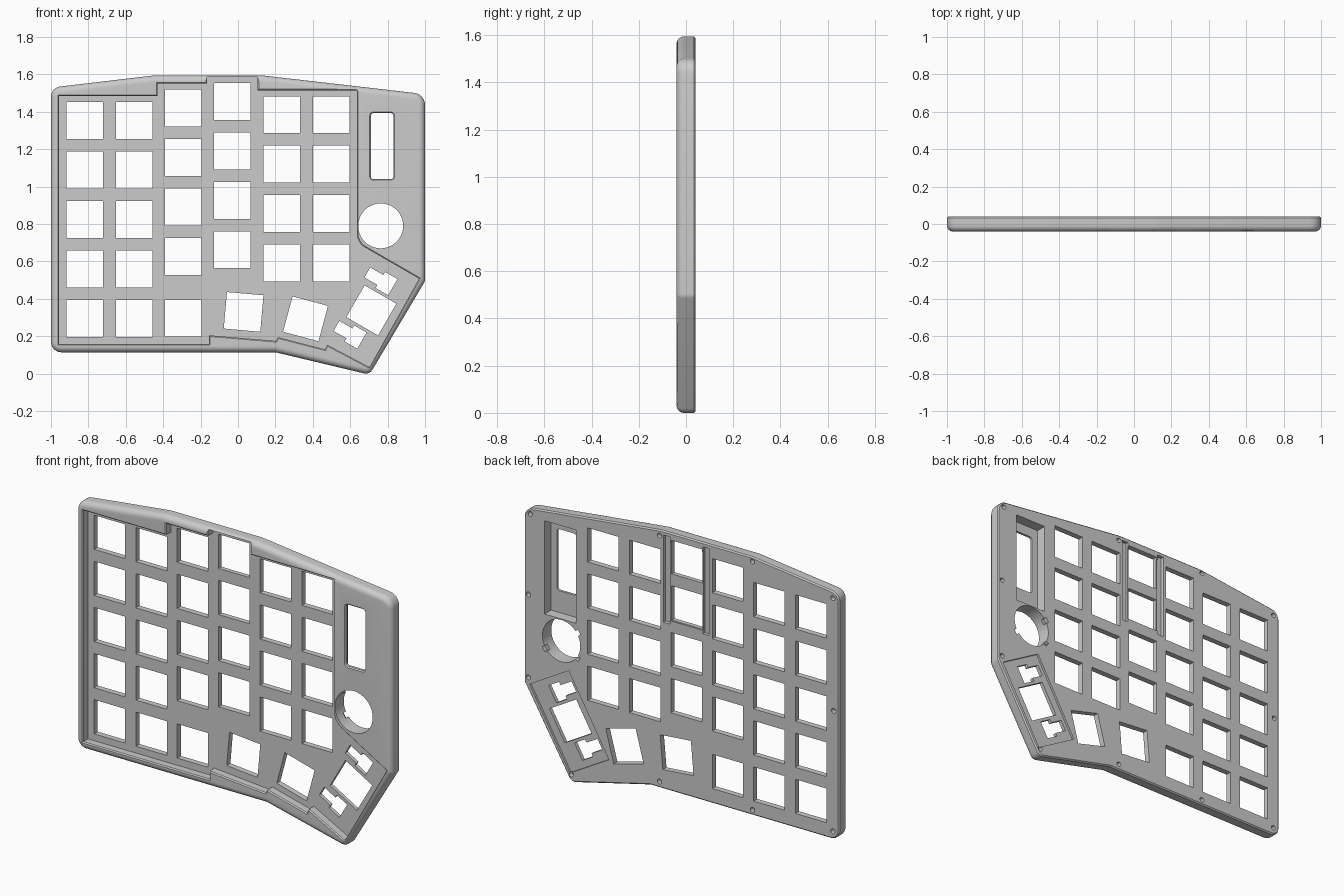
import bpy, bmesh, math
from mathutils import Vector, Matrix

if "Cube" in bpy.data.objects:
    bpy.data.objects.remove(bpy.data.objects["Cube"])


def round_poly(pts, inset, seg=6):
    """Inset a CCW (x, z, radius) polygon and round its corners."""
    out = []
    n = len(pts)
    for i in range(n):
        a, p, b = (Vector(pts[(i + k) % n][:2]) for k in (-1, 0, 1))
        r = pts[i][2] if len(pts[i]) > 2 else 0
        e1, e2 = (p - a).normalized(), (b - p).normalized()
        n1, n2 = Vector((e1.y, -e1.x)), Vector((e2.y, -e2.x))
        miter = (n1 + n2) / (1 + n1.dot(n2))
        p = p - miter * inset
        if r == 0:
            out.append(p)
            continue
        s = 1 if e1.cross(e2) > 0 else -1
        r = max(r - s * inset, 0.002)
        c = p - miter * r * s
        for k in range(seg + 1):
            out.append(c + n1.slerp(n2, k / seg) * r * s)
    return out


def loft(bm, pts, rings):
    """Closed solid through (inset, y) rings of the same outline."""
    loops = [[bm.verts.new((p.x, y, p.y)) for p in round_poly(pts, d)] for d, y in rings]
    n = len(loops[0])
    for a, b in zip(loops, loops[1:]):
        for i in range(n):
            bm.faces.new((a[i], a[(i + 1) % n], b[(i + 1) % n], b[i]))
    bm.faces.new(loops[0])
    bm.faces.new(loops[-1])


def prism(bm, pts, y0, y1):
    loft(bm, pts, [(0, y0), (0, y1)])


def rect(x0, x1, z0, z1, r=0):
    return [(x0, z0, r), (x1, z0, r), (x1, z1, r), (x0, z1, r)]


def circle(x, z, r, n):
    return [(x + r * math.cos(math.tau * i / n), z + r * math.sin(math.tau * i / n)) for i in range(n)]


def place(pts, cx, cz, deg):
    m = Matrix.Rotation(math.radians(deg), 2)
    return [tuple(m @ Vector(p[:2]) + Vector((cx, cz))) for p in pts]


def finish(name, bm):
    bmesh.ops.recalc_face_normals(bm, faces=bm.faces)
    me = bpy.data.meshes.new(name)
    bm.to_mesh(me)
    bm.free()
    ob = bpy.data.objects.new(name, me)
    bpy.context.collection.objects.link(ob)
    return ob


# Case body: rounded front edge, small chamfer at the back
outline = [(-1, 0.12, 0.055), (0.2, 0.12, 0.05), (0.703, 0, 0.04), (1, 0.5, 0.04),
           (1, 1.5, 0.065), (0.13, 1.6, 0.1), (-0.45, 1.6, 0.1), (-1, 1.535, 0.055)]
R = 0.032
rings = [(R * (1 - math.sin(a)), -0.04 + R * (1 - math.cos(a)))
         for a in (math.pi / 2 * k / 6 for k in range(7))]
bm = bmesh.new()
loft(bm, outline, rings + [(0, 0.033), (0.007, 0.04)])
case = finish("keyboard_case", bm)
lo = min(v.co.z for v in case.data.vertices)
for v in case.data.vertices:
    v.co.z -= lo

# Key well recessed into the front
well = [(-0.957, 0.158), (-0.155, 0.158), (-0.155, 0.205), (0.203, 0.175), (0.213, 0.195),
        (0.465, 0.13), (0.476, 0.155), (0.703, 0.035), (0.968, 0.508), (0.635, 0.70, 0.09),
        (0.635, 1.515), (0.105, 1.515), (0.105, 1.585), (-0.165, 1.585), (-0.165, 1.55),
        (-0.43, 1.55), (-0.43, 1.485), (-0.957, 1.485)]
cutters = []
bm = bmesh.new()
loft(bm, well, [(-0.016, -0.05), (0, -0.034), (0, 0.007)])
cutters.append(finish("well_cutter", bm))

# Back pockets: display, wide thumb key, controller pin slots
THUMB = (0.713, 0.338, -30)
bm = bmesh.new()
prism(bm, rect(0.67, 0.87, 0.915, 1.45), -0.02, 0.06)
prism(bm, place(rect(-0.143, 0.143, -0.255, 0.255), *THUMB), 0.028, 0.06)
for s in (-1, 1):
    x = -0.03 + s * 0.125
    prism(bm, rect(x - 0.02, x + 0.02, 1.07, 1.57), 0.02, 0.06)
cutters.append(finish("pocket_cutter", bm))

# Through holes: switches, thumb keys, stabilisers, display window, knob
H = 0.098
key = rect(-H, H, -H, H)
columns = [(-0.82, 1.353, 5), (-0.555, 1.353, 5), (-0.293, 1.42, 4),
           (-0.03, 1.455, 4), (0.233, 1.385, 4), (0.498, 1.385, 4)]
keys = [(x, top - 0.2645 * r, 0) for x, top, n in columns for r in range(n)]
keys += [(-0.293, 0.297, 0), (0.03, 0.33, -5), (0.361, 0.293, -15), THUMB]
bm = bmesh.new()
for k in keys:
    prism(bm, place(key, *k), -0.1, 0.1)
for c in (-0.165, 0.165):
    stab = [(-0.12, c - 0.031), (-0.04, c - 0.031), (-0.04, c - 0.05), (0.037, c - 0.05),
            (0.037, c + 0.05), (-0.04, c + 0.05), (-0.04, c + 0.031), (-0.12, c + 0.031)]
    prism(bm, place(stab, *THUMB), -0.1, 0.1)
loft(bm, rect(0.71, 0.832, 1.04, 1.393, 0.015), [(-0.016, -0.05), (0, -0.034), (0, 0.1)])
prism(bm, circle(0.763, 0.79, 0.12, 64), -0.1, 0.1)
cutters.append(finish("hole_cutter", bm))

# Screw holes, knob clip notches and shallow controller bed on the back
bm = bmesh.new()
for x, z in [(0.96, 1.465), (0.14, 1.56), (-0.45, 1.57), (-0.96, 1.495), (0.972, 1.0),
             (0.972, 0.525), (0.70, 0.04), (0.14, 0.15), (-0.45, 0.145), (-0.96, 0.158), (-0.965, 0.85)]:
    prism(bm, circle(x, z, 0.014, 20), 0.012, 0.06)
for deg in (-35, -145, 145):
    a = math.radians(deg)
    prism(bm, place(rect(-0.02, 0.02, -0.015, 0.015), 0.763 + 0.118 * math.cos(a),
                    0.79 + 0.118 * math.sin(a), deg), 0.016, 0.06)
prism(bm, rect(-0.14, 0.08, 1.09, 1.54), 0.033, 0.06)
cutters.append(finish("detail_cutter", bm))

# Cut everything, then remove the helpers
bpy.context.view_layer.objects.active = case
case.select_set(True)
for c in cutters:
    c.hide_render = True
    m = case.modifiers.new(c.name, 'BOOLEAN')
    m.operation = 'DIFFERENCE'
    m.solver = 'EXACT'
    m.object = c
    bpy.ops.object.modifier_apply(modifier=m.name)
    bpy.data.objects.remove(c)
bpy.ops.object.shade_smooth_by_angle(angle=math.radians(25))
